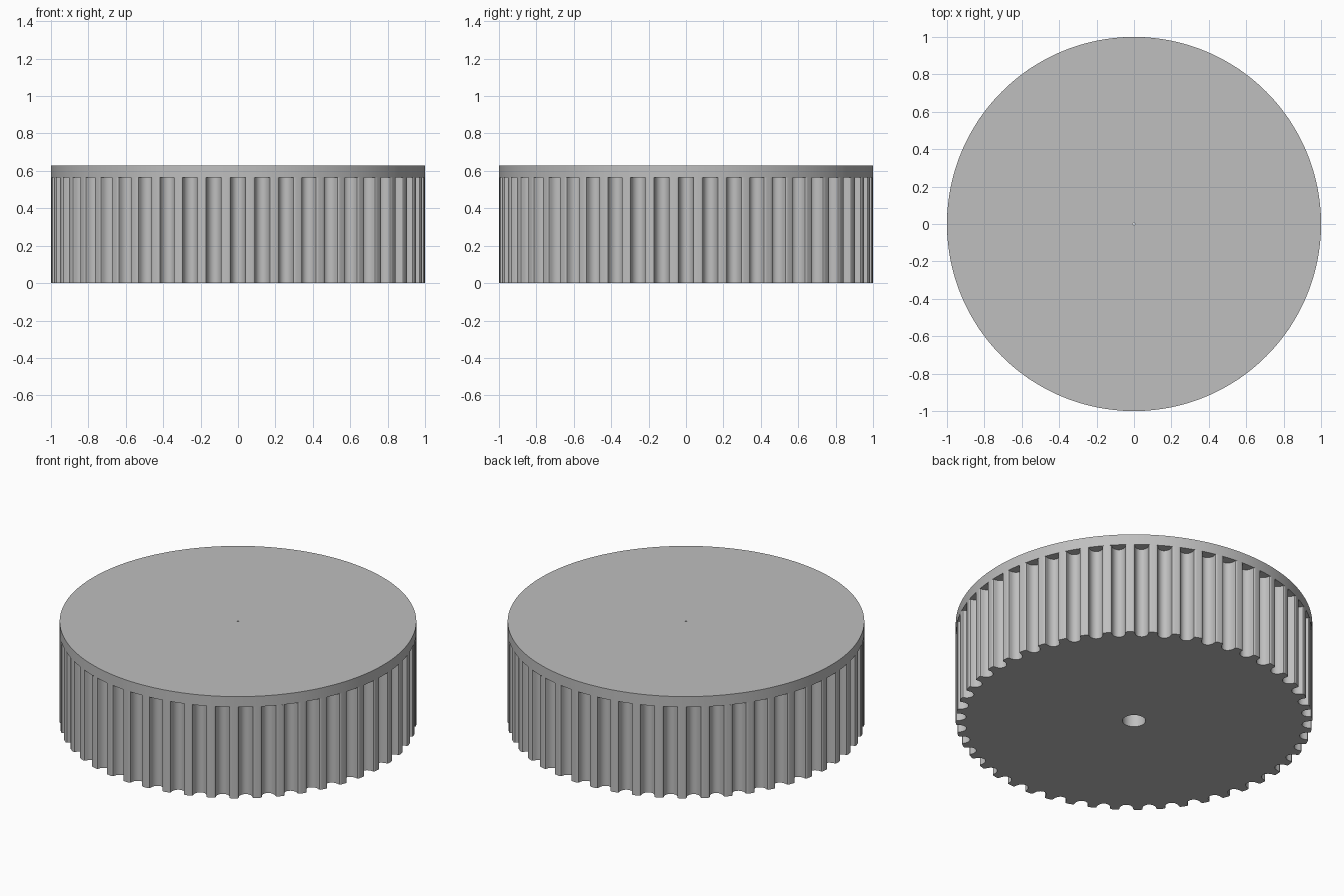
import bpy
import bmesh
from math import sin, cos, pi, radians

TEETH = 48
RADIUS = 1.0
HEIGHT = 0.63
RIM_Z = 0.565
BORE = 0.065
PINHOLE = 0.005

cube = bpy.data.objects.get("Cube")
if cube:
    bpy.data.objects.remove(cube, do_unlink=True)

# Single grey plastic
grey = bpy.data.materials.new("plain grey")
grey.use_nodes = True
colour = (0.52, 0.52, 0.52, 1)
grey.diffuse_color = colour
grey.node_tree.nodes["Principled BSDF"].inputs["Base Color"].default_value = colour


def circle(radius, count):
    return [(radius * cos(2 * pi * i / count), radius * sin(2 * pi * i / count))
            for i in range(count)]


def groove_half():
    """Half groove as (sideways, depth): rounded lip, then rounded floor."""
    lip = [(0.050 - 0.011 * sin(a), 0.010 * (1 - cos(a)))
           for a in (radians(d) for d in (0, 30, 60, 90))]
    floor = [(0.039 * cos(a), 0.010 + 0.047 * sin(a))
             for a in (radians(d) for d in range(15, 91, 15))]
    return lip + floor


def toothed_outline():
    half = groove_half()
    profile = [(-x, d) for x, d in half] + [(x, d) for x, d in reversed(half[:-1])]
    points = []
    lip_angle = 0.050 / RADIUS
    pitch = 2 * pi / TEETH
    for k in range(TEETH):
        a = k * pitch
        for side, depth in profile:
            r = (RADIUS ** 2 - side ** 2) ** 0.5 - depth
            points.append((r * cos(a) - side * sin(a), r * sin(a) + side * cos(a)))
        # land between two grooves
        for t in (1 / 3, 2 / 3):
            b = a + lip_angle + t * (pitch - 2 * lip_angle)
            points.append((RADIUS * cos(b), RADIUS * sin(b)))
    return points


def ring(bm, points, z):
    verts = [bm.verts.new((x, y, z)) for x, y in points]
    edges = [bm.edges.new((v, verts[i - 1])) for i, v in enumerate(verts)]
    return verts, edges


def solid_with_hole(name, outer, inner, z0, z1, closed_top):
    """Extrude an outline with a central hole from z0 to z1."""
    bm = bmesh.new()
    low_out, low_in = ring(bm, outer, z0), ring(bm, inner, z0)
    high_out, high_in = ring(bm, outer, z1), ring(bm, inner, z1)
    for low, high in ((low_out, high_out), (low_in, high_in)):
        for i in range(len(low[0])):
            bm.faces.new((low[0][i - 1], low[0][i], high[0][i], high[0][i - 1]))
    bmesh.ops.triangle_fill(bm, edges=low_out[1] + low_in[1], use_beauty=True)
    if closed_top:
        bmesh.ops.triangle_fill(bm, edges=high_out[1] + high_in[1], use_beauty=True)
    bmesh.ops.recalc_face_normals(bm, faces=bm.faces[:])
    mesh = bpy.data.meshes.new(name)
    bm.to_mesh(mesh)
    bm.free()
    mesh.materials.append(grey)
    obj = bpy.data.objects.new(name, mesh)
    bpy.context.collection.objects.link(obj)
    bpy.ops.object.select_all(action="DESELECT")
    obj.select_set(True)
    bpy.context.view_layer.objects.active = obj
    bpy.ops.object.shade_smooth_by_angle(angle=radians(32))
    return obj


# Grooved drum with a blind shaft bore, closed above by the rim
solid_with_hole("grooved_drum", toothed_outline(), circle(BORE, 48), 0, RIM_Z, False)

# Flat retaining rim with a pinhole at its centre
solid_with_hole("top_rim", circle(RADIUS, TEETH * 4), circle(PINHOLE, 12), RIM_Z, HEIGHT, True)
